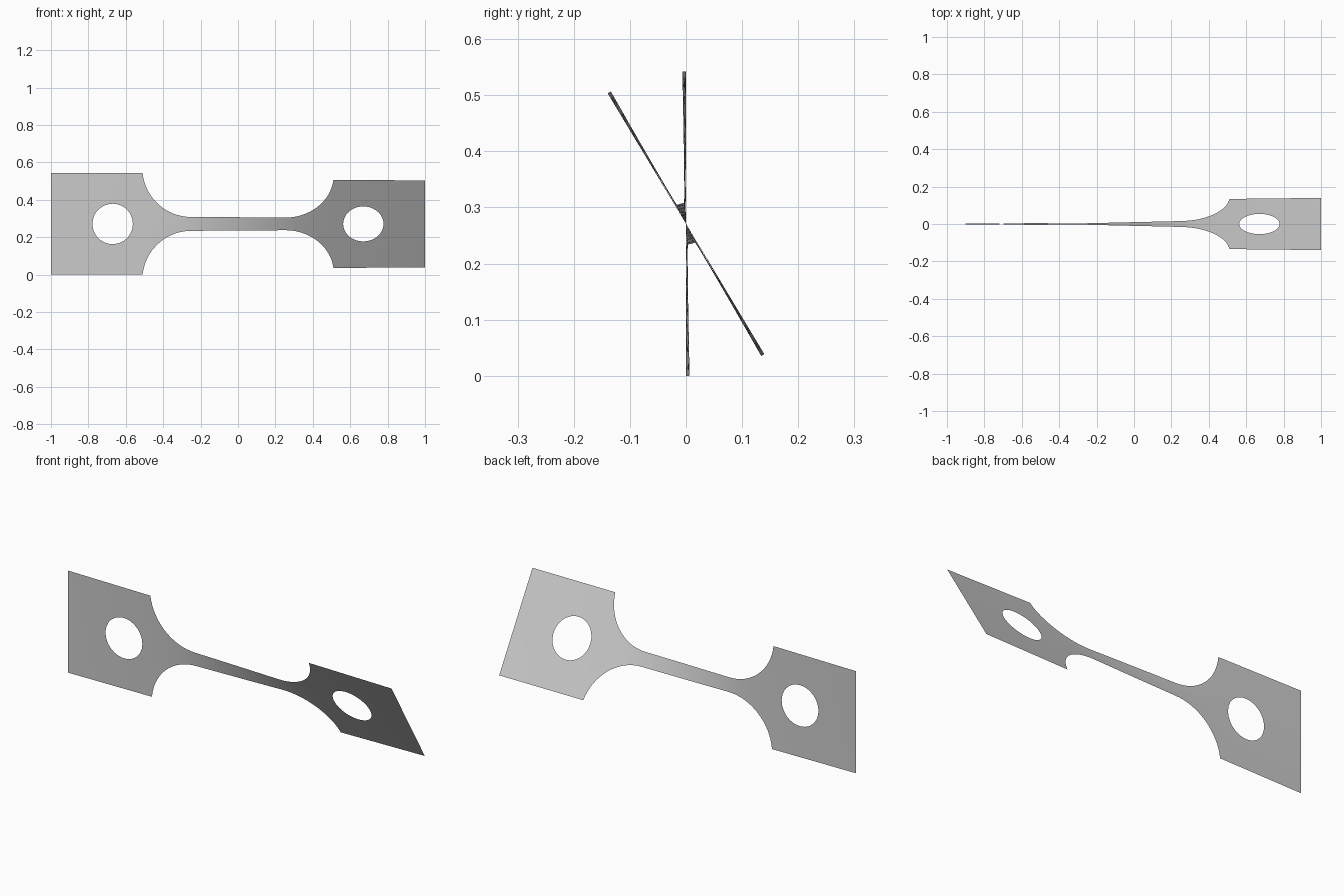
import bpy, bmesh, math

if "Cube" in bpy.data.objects:
    bpy.data.objects.remove(bpy.data.objects["Cube"], do_unlink=True)

GRIP_HALF = 0.271      # half height of the wide ends
NECK_HALF = 0.037      # half height of the slim middle
GRIP_X, NECK_X = 0.51, 0.25
HOLE_X, HOLE_R = 0.67, 0.108
TWIST = math.radians(31)
CELLS = 12             # cells across the strip

RISE, RUN = GRIP_HALF - NECK_HALF, GRIP_X - NECK_X
FILLET_R = (RUN ** 2 + RISE ** 2) / (2 * RISE)


def half_height(x):
    """Half height of the flat outline at x."""
    d = min(max(abs(x) - NECK_X, 0), RUN)
    if abs(x) >= GRIP_X:
        return GRIP_HALF
    return NECK_HALF + FILLET_R - math.sqrt(FILLET_R ** 2 - d * d)


# Twist builds up fastest where the strip is slim
STEPS = 400
total = [0.0]
for i in range(STEPS):
    x = -1 + (i + 0.5) * 2 / STEPS
    total.append(total[-1] + half_height(x) ** -1.3)


def twist_at(x):
    f = (x + 1) / 2 * STEPS
    i = min(max(int(f), 0), STEPS - 1)
    return TWIST * (total[i] + (total[i + 1] - total[i]) * (f - i)) / total[-1]


bm = bmesh.new()


def add_grid(rows, closed=False):
    """Quads between successive rows of flat (x, s) points."""
    verts = [[bm.verts.new((x, 0, s)) for x, s in row] for row in rows]
    for a, b in zip(verts, verts[1:]):
        n = len(a)
        for j in range(n if closed else n - 1):
            k = (j + 1) % n
            bm.faces.new((a[j], b[j], b[k], a[k]))


def column(x):
    h = half_height(x)
    return [(x, h * (2 * j / CELLS - 1)) for j in range(CELLS + 1)]


# Slim neck with a rounded flare at both ends
sweep = math.asin(RUN / FILLET_R)
flare = [NECK_X + FILLET_R * math.sin(sweep * i / 16) for i in range(17)]
neck = [NECK_X * (i / 12 - 1) for i in range(1, 24)]
xs = [-x for x in reversed(flare)] + neck + flare
add_grid([column(x) for x in xs])

# Square grips: rings running from the round hole to the rectangular rim
corners = [(GRIP_X, -GRIP_HALF), (1, -GRIP_HALF), (1, GRIP_HALF), (GRIP_X, GRIP_HALF)]
rim = []
for (ax, az), (bx, bz) in zip(corners, corners[1:] + corners[:1]):
    for j in range(CELLS):
        t = j / CELLS
        rim.append((ax + (bx - ax) * t, az + (bz - az) * t))

for side in (-1, 1):
    rings = []
    for k in range(6):
        t = k / 5
        ring = []
        for x, s in rim:
            dx = x - HOLE_X
            r = HOLE_R / math.hypot(dx, s)
            scale = r + (1 - r) * t
            ring.append((side * (HOLE_X + dx * scale), s * scale))
        rings.append(ring)
    add_grid(rings, closed=True)

bmesh.ops.remove_doubles(bm, verts=bm.verts, dist=0.0005)

# Face the flat sheet forwards, then twist it about its long axis
bm.normal_update()
bmesh.ops.reverse_faces(bm, faces=[f for f in bm.faces if f.normal.y > 0])
for v in bm.verts:
    a, s = twist_at(v.co.x), v.co.z
    v.co.y = -s * math.sin(a)
    v.co.z = GRIP_HALF + s * math.cos(a)
bm.normal_update()

mesh = bpy.data.meshes.new("twisted_test_strip")
bm.to_mesh(mesh)
bm.free()
strip = bpy.data.objects.new("twisted_test_strip", mesh)
bpy.context.collection.objects.link(strip)

# Plain grey metal
grey = bpy.data.materials.new("plain_grey")
grey.use_nodes = True
grey.diffuse_color = (0.6, 0.6, 0.6, 1)
grey.node_tree.nodes["Principled BSDF"].inputs["Base Color"].default_value = (0.6, 0.6, 0.6, 1)
mesh.materials.append(grey)

bpy.context.view_layer.objects.active = strip
strip.select_set(True)
bpy.ops.object.shade_smooth_by_angle()
